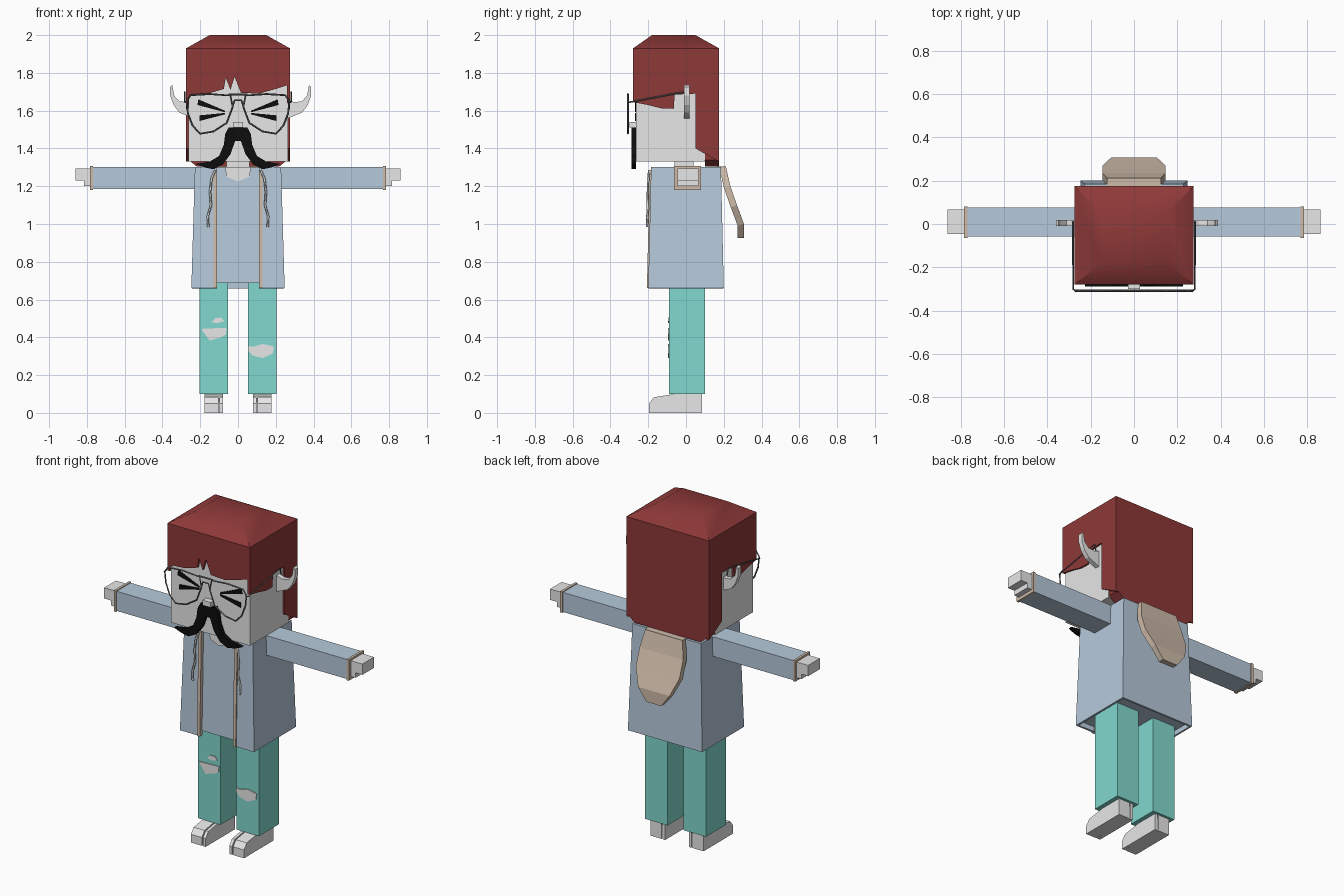
import bpy, bmesh
from math import radians

cube = bpy.data.objects.get("Cube")
if cube:
    bpy.data.objects.remove(cube, do_unlink=True)


def material(name, r, g, b):
    m = bpy.data.materials.new(name)
    m.use_nodes = True
    m.diffuse_color = (r, g, b, 1)
    bsdf = m.node_tree.nodes["Principled BSDF"]
    bsdf.inputs["Base Color"].default_value = (r, g, b, 1)
    bsdf.inputs["Roughness"].default_value = 0.8
    return m


SKIN = material("pale_skin", 0.8, 0.8, 0.8)
HAIR = material("dark_red_hair", 0.27, 0.04, 0.04)
COAT = material("dusty_blue_cloth", 0.47, 0.59, 0.71)
TRIM = material("beige_lining", 0.62, 0.50, 0.40)
TEAL = material("teal_trousers", 0.22, 0.69, 0.62)
BLACK = material("black", 0.004, 0.004, 0.004)
WIRE = material("grey_wire", 0.13, 0.13, 0.13)
CORD = material("white_cord", 0.85, 0.87, 0.87)


def finish(name, bm, mat):
    bmesh.ops.recalc_face_normals(bm, faces=bm.faces)
    me = bpy.data.meshes.new(name)
    bm.to_mesh(me)
    bm.free()
    me.materials.append(mat)
    ob = bpy.data.objects.new(name, me)
    bpy.context.collection.objects.link(ob)
    return ob


def prism(name, pts, axis, lo, hi, mat):
    """Extrude an outline: (y, z) points along x, or (x, z) points along y."""
    bm = bmesh.new()
    place = (lambda p, d: (d, p[0], p[1])) if axis == "x" else (lambda p, d: (p[0], d, p[1]))
    rings = [[bm.verts.new(place(p, d)) for p in pts] for d in sorted((lo, hi))]
    n = len(pts)
    for ring in rings:
        bm.faces.new(ring)
    for i in range(n):
        j = (i + 1) % n
        bm.faces.new((rings[0][i], rings[0][j], rings[1][j], rings[1][i]))
    return finish(name, bm, mat)


def loft(name, rects, mat):
    """Stack of rectangles (x0, x1, y0, y1, z), closed at both ends."""
    bm = bmesh.new()
    rings = [[bm.verts.new((x, y, z)) for x, y in ((a, c), (b, c), (b, d), (a, d))]
             for a, b, c, d, z in rects]
    bm.faces.new(rings[0])
    bm.faces.new(rings[-1])
    for lower, upper in zip(rings, rings[1:]):
        for i in range(4):
            j = (i + 1) % 4
            bm.faces.new((lower[i], lower[j], upper[j], upper[i]))
    return finish(name, bm, mat)


def box(name, x0, x1, y0, y1, z0, z1, mat):
    return loft(name, [(*sorted((x0, x1)), y0, y1, z) for z in (z0, z1)], mat)


def wire(name, pts, radius, mat, cyclic=False):
    cu = bpy.data.curves.new(name, "CURVE")
    cu.dimensions = "3D"
    cu.bevel_depth = radius
    cu.bevel_resolution = 0
    cu.use_fill_caps = True
    sp = cu.splines.new("POLY")
    sp.points.add(len(pts) - 1)
    for p, co in zip(sp.points, pts):
        p.co = (*co, 1)
    sp.use_cyclic_u = cyclic
    cu.materials.append(mat)
    ob = bpy.data.objects.new(name, cu)
    bpy.context.collection.objects.link(ob)


def flip(pts, s, shift=0):
    return [(s * p[0] + shift, *p[1:]) for p in pts]


def solidify(ob, thickness):
    mod = ob.modifiers.new("thickness", "SOLIDIFY")
    mod.thickness = thickness
    mod.offset = -1


# Head, neck and nose
box("head", -0.262, 0.265, -0.265, 0.1, 1.33, 1.9, SKIN)
box("neck", -0.06, 0.06, -0.06, 0.04, 1.25, 1.35, SKIN)
box("nose", -0.027, 0.027, -0.3, -0.26, 1.51, 1.54, SKIN)

# Hair: domed cap, fringe, side panels and back
cap = loft("hair_cap", [(-0.275, 0.275, -0.28, 0.175, 1.79), (-0.275, 0.275, -0.28, 0.175, 1.93),
                        (-0.15, 0.15, -0.18, 0.05, 2.0)], HAIR)
bpy.context.view_layer.objects.active = cap
cap.select_set(True)
bpy.ops.object.shade_smooth_by_angle(angle=radians(40))
cap.select_set(False)
prism("hair_fringe", [(-0.275, 1.79), (-0.275, 1.65), (-0.24, 1.685), (-0.16, 1.69), (-0.075, 1.715),
                      (-0.065, 1.775), (-0.04, 1.71), (-0.018, 1.78), (0.015, 1.695), (0.11, 1.69),
                      (0.2, 1.715), (0.262, 1.735), (0.275, 1.65), (0.275, 1.79)],
      "y", -0.28, -0.264, HAIR)
side = [(-0.28, 1.79), (-0.28, 1.645), (-0.2, 1.63), (-0.13, 1.612), (-0.065, 1.61), (-0.06, 1.685),
        (0.05, 1.69), (0.05, 1.40), (0.175, 1.33), (0.175, 1.79)]
for s, n in ((1, "left"), (-1, "right")):
    prism(n + "_hair_side", side, "x", s * 0.26, s * 0.275, HAIR)
prism("hair_back", [(-0.262, 1.79), (-0.262, 1.34), (-0.22, 1.305), (0.22, 1.305), (0.262, 1.34),
                    (0.262, 1.79)], "y", 0.1, 0.175, HAIR)

# Ears, eyes, spectacles and strings
ear = [(0.24, 1.66), (0.285, 1.645), (0.325, 1.65), (0.352, 1.68), (0.362, 1.735), (0.373, 1.725),
       (0.373, 1.68), (0.355, 1.63), (0.325, 1.59), (0.24, 1.555)]
bar_up = [(0.21, 1.66), (0.215, 1.63), (0.07, 1.592), (0.07, 1.6)]
bar_low = [(0.205, 1.575), (0.205, 1.545), (0.07, 1.58), (0.07, 1.588)]
lens = [(0.04, 1.68), (0.028, 1.62), (0.06, 1.535), (0.13, 1.49), (0.2, 1.478), (0.24, 1.52),
        (0.265, 1.585), (0.272, 1.65), (0.25, 1.682), (0.15, 1.688)]
cord = [(0.12, -0.195, 1.285), (0.14, -0.2, 1.24), (0.148, -0.202, 1.17), (0.143, -0.203, 1.1),
        (0.16, -0.205, 1.04), (0.157, -0.206, 0.985)]
for s, n in ((1, "left"), (-1, "right")):
    prism(n + "_ear", flip(ear, s, 0.014), "y", -0.01, 0.018, SKIN)
    prism(n + "_eye_upper_bar", flip(bar_up, s), "y", -0.271, -0.263, BLACK)
    prism(n + "_eye_lower_bar", flip(bar_low, s), "y", -0.271, -0.263, BLACK)
    wire(n + "_lens_rim", [(x, -0.308, z) for x, z in flip(lens, s)], 0.005, WIRE, True)
    wire(n + "_temple", flip([(0.27, -0.308, 1.645), (0.281, -0.3, 1.645), (0.281, -0.06, 1.69),
                              (0.281, 0.0, 1.70), (0.281, 0.01, 1.66)], s), 0.004, WIRE)
    wire(n + "_drawstring", flip(cord, s), 0.006, CORD)
wire("glasses_top_bar", [(-0.05, -0.308, 1.685), (0.05, -0.308, 1.685)], 0.005, WIRE)
wire("glasses_bridge", [(-0.03, -0.308, 1.62), (-0.018, -0.308, 1.655), (0.018, -0.308, 1.655),
                        (0.03, -0.308, 1.62)], 0.005, WIRE)

# Moustache
half = [(0.05, 1.51), (0.068, 1.475), (0.075, 1.42), (0.1, 1.36), (0.15, 1.33), (0.225, 1.318),
        (0.18, 1.3), (0.13, 1.29), (0.08, 1.315), (0.04, 1.37), (0.015, 1.44)]
prism("moustache", half + flip(half[::-1], -1), "y", -0.288, -0.264, BLACK)

# Shirt and open coat
loft("shirt", [(-0.235, 0.235, -0.185, 0.185, 0.688), (-0.215, 0.215, -0.17, 0.17, 1.298)], COAT)
prism("neckline", [(-0.07, 1.302), (-0.06, 1.25), (0, 1.225), (0.06, 1.25), (0.07, 1.302)],
      "y", -0.179, -0.17, SKIN)
bm = bmesh.new()
rows = []
for hx, hy, z in ((0.247, 0.2, 0.66), (0.228, 0.185, 1.302)):
    outline = [(0.112, -hy), (hx, -hy), (hx, hy), (-hx, hy), (-hx, -hy), (-0.112, -hy)]
    rows.append([bm.verts.new((x, y, z)) for x, y in outline])
for i in range(5):
    bm.faces.new((rows[0][i], rows[0][i + 1], rows[1][i + 1], rows[1][i]))
coat = finish("coat", bm, COAT)
if coat.data.polygons[0].normal.y > 0:
    coat.data.flip_normals()
solidify(coat, 0.016)

# Hood hanging down the back, with a raised rim
bm = bmesh.new()
grid = []
for z, y, w in ((1.3, 0.212, 0.125), (1.2, 0.235, 0.145), (1.1, 0.27, 0.145), (1.0, 0.307, 0.105),
                (0.925, 0.307, 0.05)):
    grid.append([bm.verts.new((x, y, z)) for x in (-w, w)])
for a, b in zip(grid, grid[1:]):
    bm.faces.new((a[0], a[1], b[1], b[0]))
bm.normal_update()
if bm.faces[:][0].normal.y < 0:
    bmesh.ops.reverse_faces(bm, faces=bm.faces[:])
bmesh.ops.inset_region(bm, faces=bm.faces[:], thickness=0.02, depth=0)
bmesh.ops.inset_region(bm, faces=[f for f in bm.faces if not any(e.is_boundary for e in f.edges)],
                       thickness=0.006, depth=-0.012)
hood = finish("hood", bm, TRIM)
if sum(p.normal.y for p in hood.data.polygons) < 0:
    hood.data.flip_normals()
solidify(hood, 0.035)
box("hood_collar", -0.125, 0.125, 0.165, 0.212, 1.27, 1.305, TRIM)

# Trims, arms, hands, legs and feet
foot = [(-0.195, 0), (-0.195, 0.05), (-0.17, 0.083), (-0.06, 0.1), (0.085, 0.1), (0.085, 0)]
for s, n in ((1, "left"), (-1, "right")):
    prism(n + "_coat_trim", [(-0.207, 0.66), (-0.192, 1.285), (-0.17, 1.285), (-0.18, 0.66)],
          "x", s * 0.11, s * 0.129, TRIM)
    box(n + "_sleeve", s * 0.2, s * 0.772, -0.058, 0.075, 1.185, 1.303, COAT)
    box(n + "_cuff", s * 0.768, s * 0.783, -0.064, 0.08, 1.181, 1.307, TRIM)
    box(n + "_palm", s * 0.775, s * 0.815, -0.045, 0.066, 1.2, 1.295, SKIN)
    box(n + "_fingers", s * 0.81, s * 0.86, -0.045, 0.066, 1.23, 1.295, SKIN)
    box(n + "_trouser_leg", s * 0.053, s * 0.203, -0.09, 0.1, 0.1, 0.7, TEAL)
    prism(n + "_foot", foot, "x", s * 0.104, s * 0.177, SKIN)
    prism(n + "_big_toe", foot, "x", s * 0.079, s * 0.097, SKIN)
    box(n + "_instep", s * 0.09, s * 0.11, -0.16, 0.08, 0.0, 0.08, SKIN)

# Torn knee patches
rips = {
    "right_knee_rip": [(-0.195, 0.445), (-0.13, 0.448), (-0.06, 0.45), (-0.065, 0.415), (-0.09, 0.4),
                       (-0.15, 0.383), (-0.17, 0.41)],
    "right_small_rip": [(-0.14, 0.48), (-0.12, 0.502), (-0.09, 0.505), (-0.072, 0.485), (-0.11, 0.475)],
    "left_knee_rip": [(0.053, 0.355), (0.08, 0.35), (0.13, 0.365), (0.19, 0.352), (0.185, 0.315),
                      (0.13, 0.29), (0.075, 0.305), (0.053, 0.33)],
}
for name, outline in rips.items():
    prism(name, outline, "y", -0.095, -0.088, SKIN)
